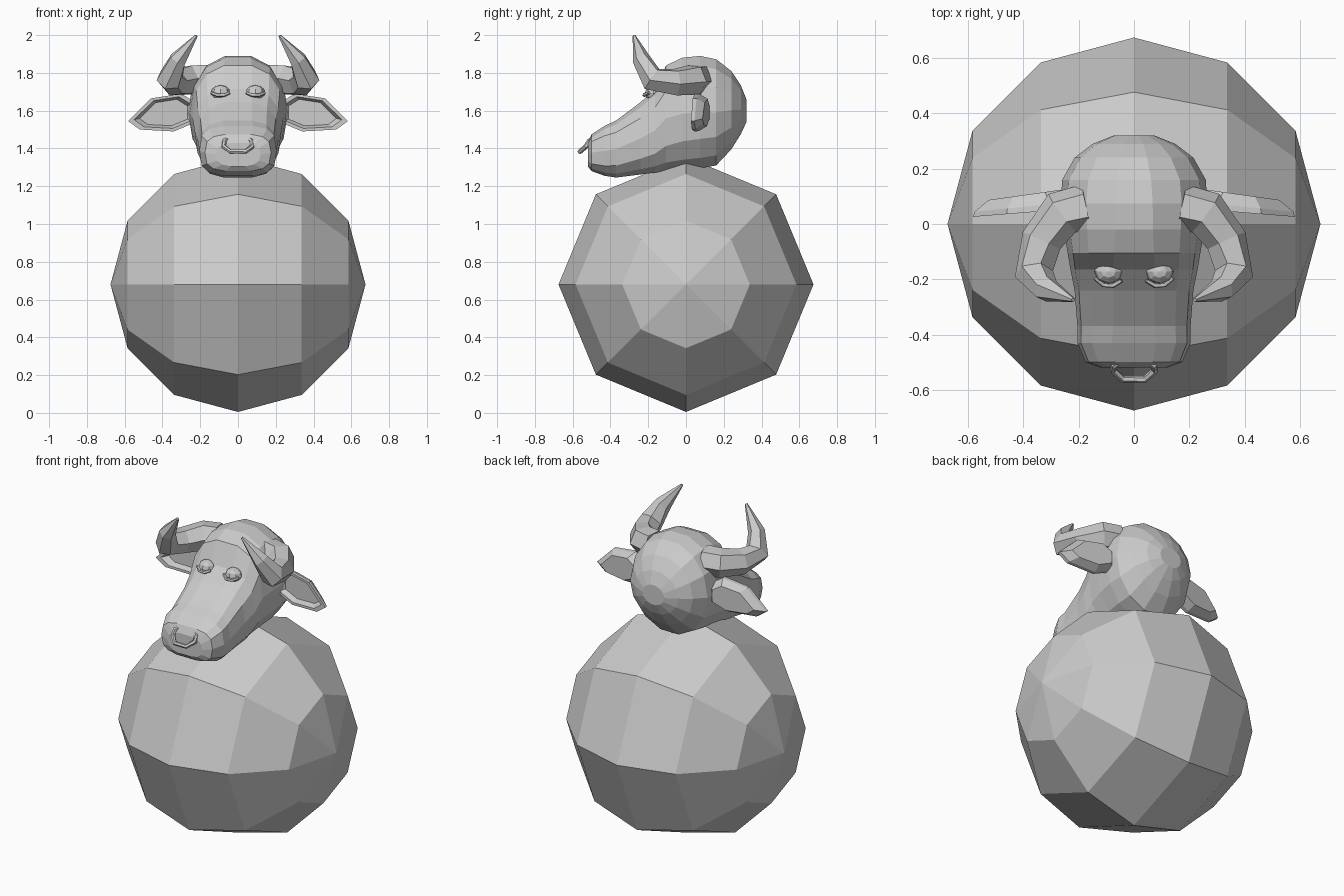
import bpy, bmesh, math
from mathutils import Vector, Matrix

if "Cube" in bpy.data.objects:
    bpy.data.objects.remove(bpy.data.objects["Cube"])


def make_object(name, bm, mirror=False):
    bmesh.ops.recalc_face_normals(bm, faces=bm.faces[:])
    mesh = bpy.data.meshes.new(name)
    bm.to_mesh(mesh)
    bm.free()
    ob = bpy.data.objects.new(name, mesh)
    bpy.context.collection.objects.link(ob)
    if mirror:
        ob.modifiers.new("Mirror", 'MIRROR').use_axis = (True, False, False)
    return ob


def loft(name, rings, mirror=False):
    """Skin a list of closed rings and cap both ends."""
    bm = bmesh.new()
    loops = [[bm.verts.new(p) for p in ring] for ring in rings]
    n = len(loops[0])
    for a, b in zip(loops, loops[1:]):
        for i in range(n):
            j = (i + 1) % n
            bm.faces.new((a[i], a[j], b[j], b[i]))
    bm.faces.new(loops[0])
    bm.faces.new(loops[-1])
    return make_object(name, bm, mirror)


def tube(name, path, sides, mirror=False):
    """Sweep a polygon along points of (x, y, z, radius)."""
    pts = [Vector(p[:3]) for p in path]
    rings, side = [], None
    for i, p in enumerate(pts):
        t = (pts[min(i + 1, len(pts) - 1)] - pts[max(i - 1, 0)]).normalized()
        ref = side if side else Vector((0, 0.1, 1))
        side = (ref - t * ref.dot(t)).normalized()
        other = t.cross(side)
        r = path[i][3]
        rings.append([p + r * (math.cos(a) * side + math.sin(a) * other)
                      for a in (2 * math.pi * (k + 0.5) / sides for k in range(sides))])
    return loft(name, rings, mirror)


def ball(name, centre, size, segments, rings, rot=None, mirror=False):
    bm = bmesh.new()
    mat = Matrix.Translation(centre) @ (rot or Matrix()) @ Matrix.Diagonal((*size, 1))
    bmesh.ops.create_uvsphere(bm, u_segments=segments, v_segments=rings, radius=1, matrix=mat)
    return make_object(name, bm, mirror)


# Round body: coarse sphere with its poles on the left and right
ball("body", (0, 0, 0.68), (0.675,) * 3, 8, 6, Matrix.Rotation(math.pi / 2, 4, 'Y'))

# Head: rounded sections from muzzle to back of skull (y, bottom, top, half width, power)
sections = [
    (-0.520, 1.305, 1.43, 0.120, 2.6), (-0.500, 1.28, 1.475, 0.175, 3.2),
    (-0.430, 1.255, 1.52, 0.205, 3.2), (-0.370, 1.246, 1.548, 0.205, 3.0),
    (-0.240, 1.262, 1.645, 0.215, 2.8), (-0.165, 1.272, 1.715, 0.230, 2.7),
    (-0.105, 1.280, 1.84, 0.240, 2.5), (-0.020, 1.288, 1.88, 0.255, 2.3),
    (0.075, 1.296, 1.89, 0.265, 2.2), (0.160, 1.310, 1.872, 0.260, 2.1),
    (0.240, 1.395, 1.81, 0.215, 2.0), (0.290, 1.475, 1.735, 0.150, 2.0),
    (0.320, 1.540, 1.66, 0.075, 2.0)]
SIDES = 14


def head_ring(y, low, high, w, power):
    ring = []
    for k in range(SIDES):
        a = 2 * math.pi * (k + 0.5) / SIDES
        s, c = math.sin(a), math.cos(a)
        x = math.copysign(abs(s) ** (2 / power), s) * w
        z = math.copysign(abs(c) ** (2 / power), c)
        # keep top and bottom at full height although no vertex lies at x = 0
        top = math.cos(math.pi / SIDES) ** (2 / power)
        ring.append((x, y, (low + high) / 2 + z / top * (high - low) / 2))
    return ring


loft("head", [head_ring(*s) for s in sections])

# Horns: sweep outward, forward, then up and in to a point
tube("horns", [(0.17, 0.06, 1.765, 0.085), (0.26, 0.04, 1.762, 0.085),
               (0.335, -0.06, 1.75, 0.075), (0.362, -0.18, 1.768, 0.07),
               (0.318, -0.235, 1.87, 0.048), (0.22, -0.275, 1.997, 0.008)], 6, True)

# Ears: leaf outline with a recessed front and a swollen back
outline = [(0.22, 1.64), (0.30, 1.69), (0.46, 1.665), (0.582, 1.545),
           (0.52, 1.50), (0.34, 1.49), (0.22, 1.54)]


def ear_ring(scale, depth):
    cx, cz = 0.38, 1.59
    return [(cx + (x - cx) * scale, depth(cx + (x - cx) * scale), cz + (z - cz) * scale)
            for x, z in outline]


loft("ears", [ear_ring(0.7, lambda x: 0.085 - 0.07 * (x - 0.22)),
              ear_ring(0.84, lambda x: 0.055 - 0.08 * (x - 0.22)),
              ear_ring(1.0, lambda x: 0.055 - 0.08 * (x - 0.22)),
              ear_ring(0.98, lambda x: 0.080 - 0.10 * (x - 0.22)),
              ear_ring(0.72, lambda x: 0.130 - 0.14 * (x - 0.22))], True)

# Closed eyes: eyelid bulge and a thin lash fold
ball("eyelids", (0.092, -0.172, 1.693), (0.052, 0.045, 0.042), 8, 6, mirror=True)
tube("lashes", [(0.045, -0.205, 1.695, 0.008), (0.075, -0.222, 1.682, 0.010),
                (0.11, -0.22, 1.682, 0.010), (0.142, -0.195, 1.695, 0.008)], 5, True)

# Nose ring: open loop hanging from the muzzle
half = [(0.045, -0.49, 1.452), (0.072, -0.512, 1.44), (0.075, -0.53, 1.41), (0.04, -0.562, 1.383)]
path = half + [(-x, y, z) for x, y, z in reversed(half)]
tube("nose_ring", [(*p, 0.013) for p in path], 6)
